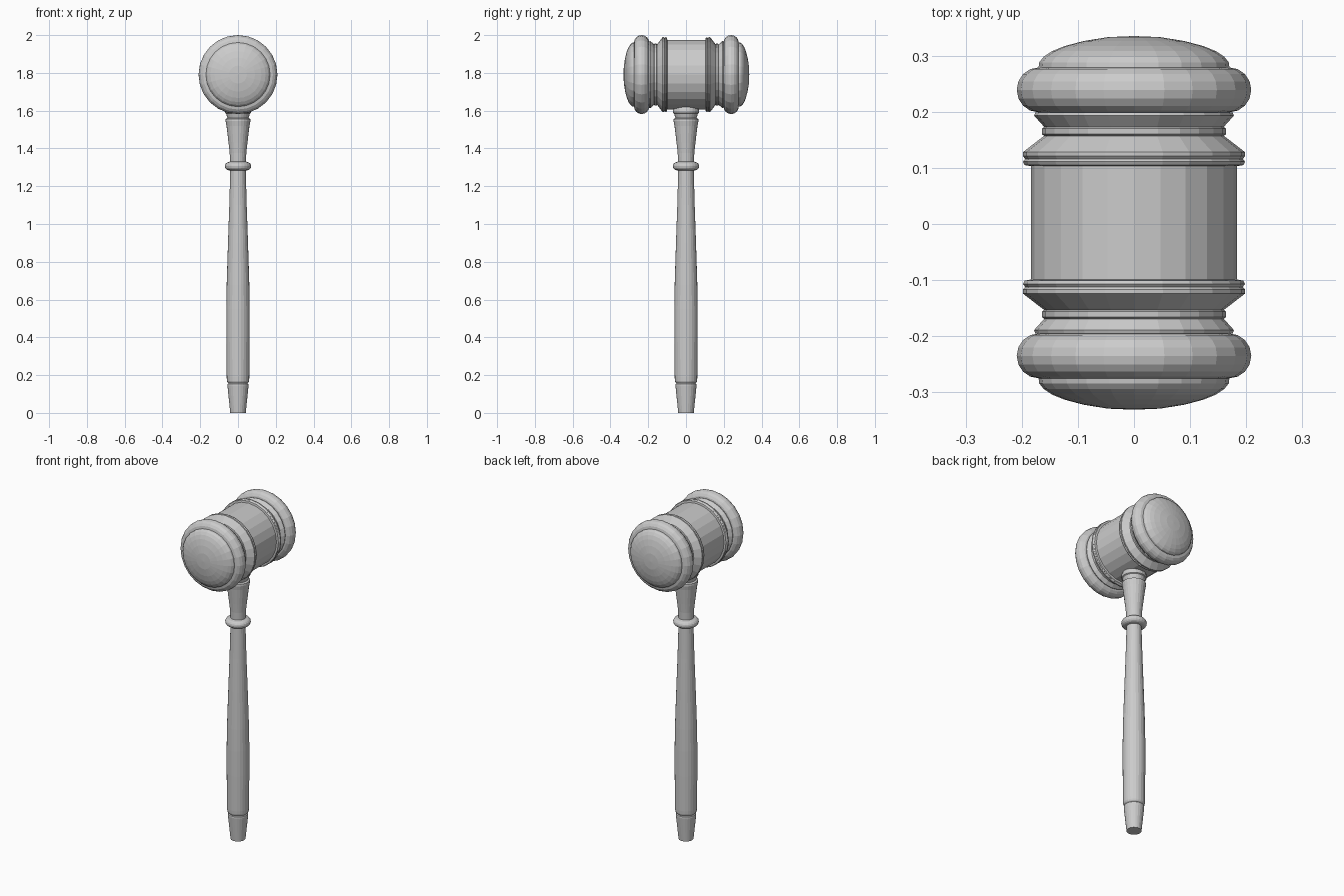
import bpy, math

if "Cube" in bpy.data.objects:
    bpy.data.objects.remove(bpy.data.objects["Cube"])

SIDES = 24


def lathe(name, profile):
    """Revolve (radius, height) points around z; radius 0 makes a pole."""
    verts, faces, rings = [], [], []
    for r, h in profile:
        start = len(verts)
        if r == 0:
            verts.append((0, 0, h))
            rings.append([start] * SIDES)
        else:
            for i in range(SIDES):
                a = 2 * math.pi * i / SIDES
                verts.append((r * math.cos(a), r * math.sin(a), h))
            rings.append(list(range(start, start + SIDES)))
    for low, up in zip(rings, rings[1:]):
        for i in range(SIDES):
            j = (i + 1) % SIDES
            quad = (low[i], low[j], up[j], up[i])
            faces.append(tuple(dict.fromkeys(quad)))
    mesh = bpy.data.meshes.new(name)
    mesh.from_pydata(verts, [], faces)
    obj = bpy.data.objects.new(name, mesh)
    bpy.context.collection.objects.link(obj)
    return obj


def bead(inner, height, out, half, steps=8):
    """Half-round moulding as (radius, height) points, from low to high."""
    pts = []
    for k in range(steps + 1):
        t = -math.pi / 2 + math.pi * k / steps
        pts.append((inner + out * math.cos(t), height + half * math.sin(t)))
    return pts


# Head: half profile from the barrel out to the domed striking face
half = [
    (0.184, 0.101), (0.195, 0.103), (0.198, 0.109), (0.194, 0.114),
    (0.198, 0.119), (0.198, 0.126), (0.163, 0.153),
    (0.160, 0.155), (0.164, 0.158), (0.164, 0.168), (0.160, 0.171),
    (0.178, 0.191), (0.176, 0.197),
]
half += bead(0.170, 0.237, 0.039, 0.040)
half += [(0.169, 0.286), (0.161, 0.296), (0.146, 0.306), (0.124, 0.315),
         (0.090, 0.324), (0.047, 0.331), (0, 0.333)]
full = [(r, -h) for r, h in reversed(half)] + half
head = lathe("mallet_head", full)
head.rotation_euler.x = -math.pi / 2
head.location = (0, 0.002, 1.791)

# Handle: tapered foot, swelling grip, ring collar, flared neck, top bead
shaft = [(0, 0), (0.041, 0), (0.056, 0.145), (0.055, 0.153), (0.051, 0.157),
         (0.056, 0.162), (0.059, 0.170), (0.060, 0.19), (0.062, 0.40),
         (0.062, 0.55), (0.060, 0.68), (0.053, 0.90), (0.046, 1.10),
         (0.041, 1.283)]
shaft += bead(0.046, 1.306, 0.024, 0.022)
shaft += [(0.042, 1.331), (0.044, 1.375), (0.050, 1.43), (0.061, 1.52),
          (0.066, 1.545), (0.065, 1.556), (0.056, 1.561), (0.059, 1.570),
          (0.063, 1.584), (0.068, 1.588), (0.070, 1.598), (0.068, 1.608),
          (0.060, 1.625), (0, 1.625)]
lathe("handle", shaft)
